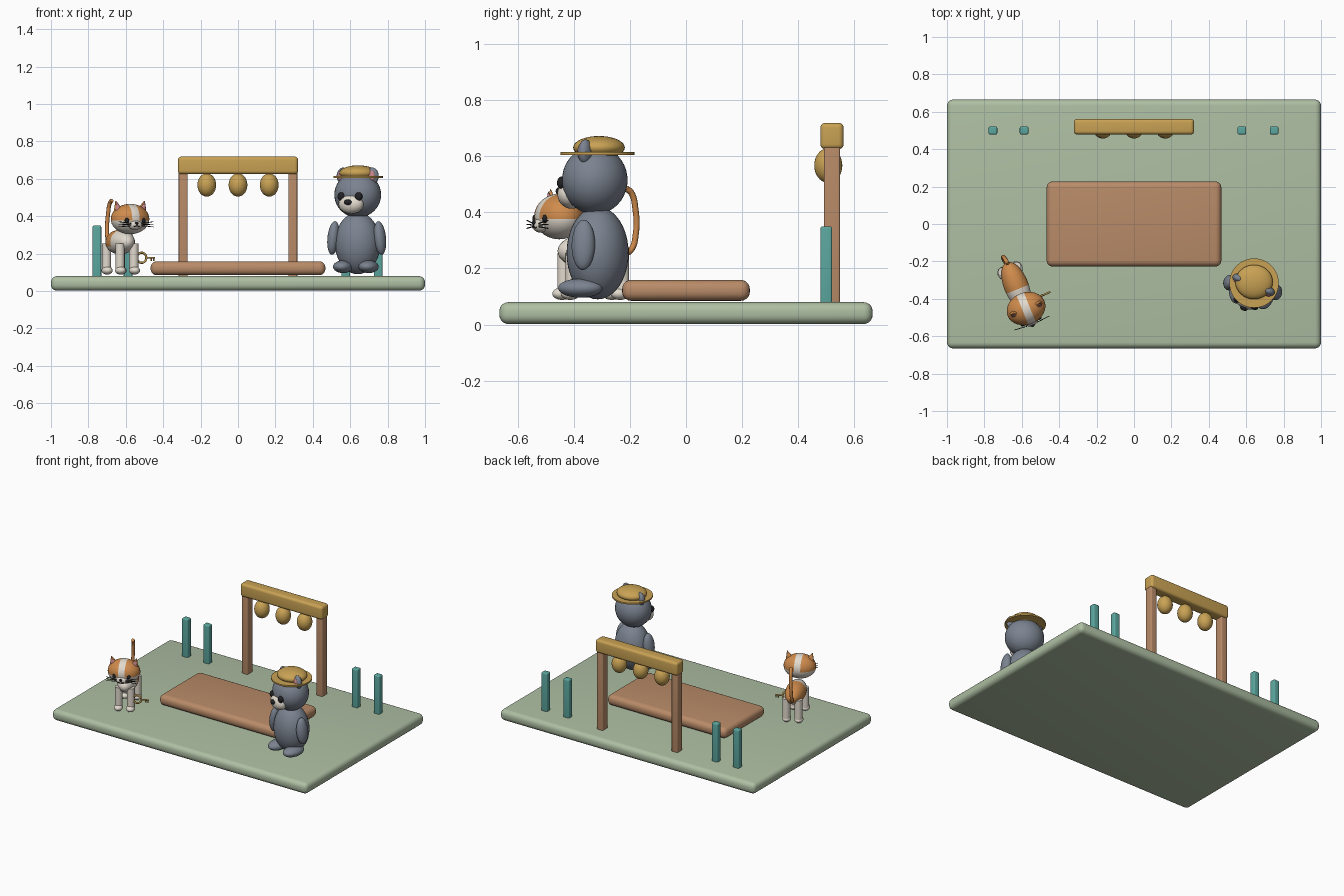
import bpy, bmesh
from math import radians
from mathutils import Matrix, Vector

cube = bpy.data.objects.get("Cube")
if cube:
    bpy.data.objects.remove(cube, do_unlink=True)


def material(name, hex_code):
    rgb = [int(hex_code[i:i + 2], 16) / 255 for i in (0, 2, 4)]
    col = [c / 12.92 if c < 0.04 else ((c + 0.055) / 1.055) ** 2.4 for c in rgb] + [1]
    m = bpy.data.materials.new(name)
    m.use_nodes = True
    m.diffuse_color = col
    m.node_tree.nodes["Principled BSDF"].inputs["Base Color"].default_value = col
    return m


SAGE = material("sage green", "AEBFA3")
WOOD = material("warm wood", "B98B68")
GOLD = material("straw gold", "C9A254")
TEAL = material("teal", "5CA8A0")
GREY = material("slate grey", "7B8390")
ORANGE = material("ginger", "CF8B4C")
CREAM = material("cream", "E2DACE")
BLACK = material("near black", "222226")
PINK = material("dusty pink", "C9868A")

WORLD = Matrix()


def place(x, y, z, yaw=0):
    return Matrix.Translation((x, y, z)) @ Matrix.Rotation(radians(yaw), 4, 'Z')


def finish(name, bm, mats):
    me = bpy.data.meshes.new(name)
    bm.to_mesh(me)
    bm.free()
    ob = bpy.data.objects.new(name, me)
    bpy.context.collection.objects.link(ob)
    for m in mats:
        me.materials.append(m)
    return ob


def smooth(ob):
    bpy.ops.object.select_all(action='DESELECT')
    ob.select_set(True)
    bpy.context.view_layer.objects.active = ob
    bpy.ops.object.shade_smooth_by_angle(angle=radians(40))


def box(name, loc, size, mat, bevel):
    bm = bmesh.new()
    bmesh.ops.create_cube(bm, size=1)
    bmesh.ops.transform(bm, matrix=Matrix.Translation(loc) @ Matrix.Diagonal((*size, 1)), verts=bm.verts)
    bmesh.ops.bevel(bm, geom=bm.edges[:], offset=bevel, segments=5, profile=0.5, affect='EDGES')
    ob = finish(name, bm, [mat])
    smooth(ob)
    return ob


def ball(name, frame, loc, radii, mats, cuts=(), rule=None, tilt=0):
    """Ellipsoid; cuts are (axis, offset) planes and rule picks a material on the unit sphere."""
    bm = bmesh.new()
    bmesh.ops.create_uvsphere(bm, u_segments=32, v_segments=20, radius=1)
    for axis, offset in cuts:
        normal = Vector([float(i == axis) for i in range(3)])
        bmesh.ops.bisect_plane(bm, geom=bm.verts[:] + bm.edges[:] + bm.faces[:],
                               plane_co=normal * offset, plane_no=normal)
    for f in bm.faces:
        f.smooth = True
        if rule:
            f.material_index = rule(f.calc_center_median())
    m = frame @ Matrix.Translation(loc) @ Matrix.Rotation(radians(tilt), 4, 'Y') @ Matrix.Diagonal((*radii, 1))
    bmesh.ops.transform(bm, matrix=m, verts=bm.verts)
    return finish(name, bm, mats if isinstance(mats, list) else [mats])


def tube(name, frame, points, radius, mat, closed=False):
    cu = bpy.data.curves.new(name, 'CURVE')
    cu.dimensions = '3D'
    cu.bevel_depth, cu.bevel_resolution, cu.resolution_u = radius, 3, 8
    cu.use_fill_caps = True
    sp = cu.splines.new('BEZIER')
    sp.bezier_points.add(len(points) - 1)
    sp.use_cyclic_u = closed
    for bp, p in zip(sp.bezier_points, points):
        bp.co = frame @ Vector(p)
        bp.handle_left_type = bp.handle_right_type = 'AUTO'
    cu.materials.append(mat)
    ob = bpy.data.objects.new(name, cu)
    bpy.context.collection.objects.link(ob)
    return ob


def cone(name, frame, loc, size, mat, tilt):
    bm = bmesh.new()
    bmesh.ops.create_cone(bm, cap_ends=True, segments=20, radius1=1, radius2=0.08, depth=2)
    m = frame @ Matrix.Translation(loc) @ Matrix.Rotation(radians(tilt), 4, 'Y') @ Matrix.Diagonal((*size, 1))
    bmesh.ops.transform(bm, matrix=m, verts=bm.verts)
    smooth(finish(name, bm, [mat]))


SIDES = (("right", -1), ("left", 1))

# Garden base, stage and side stakes
box("base", (0, 0, 0.041), (2, 1.33, 0.078), SAGE, 0.032)
box("stage", (0, 0, 0.122), (0.934, 0.455, 0.074), WOOD, 0.032)
for i, x in enumerate((-0.754, -0.588, 0.577, 0.749)):
    box(f"stake_{i + 1}", (x, 0.5, 0.212), (0.046, 0.042, 0.276), TEAL, 0.008)

# Gate with hanging lanterns
for side, s in SIDES:
    box(f"gate_post_{side}", (s * 0.293, 0.52, 0.36), (0.048, 0.058, 0.57), WOOD, 0.007)
box("gate_beam", (0, 0.52, 0.672), (0.642, 0.083, 0.094), GOLD, 0.018)
for i in range(3):
    ball(f"lantern_{i + 1}", WORLD, (i * 0.167 - 0.167, 0.507, 0.567), (0.05, 0.05, 0.062), GOLD)

# Bear body
bear = place(0.64, -0.315, 0, -12)
ball("bear_body", bear, (0, 0, 0.255), (0.122, 0.11, 0.165), GREY)
for side, s in SIDES:
    ball(f"bear_arm_{side}", bear, (s * 0.127, -0.025, 0.284), (0.032, 0.042, 0.09), GREY, tilt=-s * 6)
    ball(f"bear_foot_{side}", bear, (s * 0.07, -0.048, 0.13), (0.052, 0.08, 0.034), GREY)

# Bear head and face
head = place(0.64, -0.325, 0.515, -23)
ball("bear_head", head, (0, 0, 0), (0.127, 0.115, 0.122), GREY)
ball("bear_muzzle", head, (0, -0.09, -0.05), (0.07, 0.046, 0.052), CREAM)
ball("bear_nose", head, (0, -0.135, -0.04), (0.021, 0.014, 0.015), BLACK)
for side, s in SIDES:
    ball(f"bear_eye_{side}", head, (s * 0.05, -0.105, -0.01), (0.021, 0.018, 0.023), BLACK)
    ball(f"bear_ear_{side}", head, (s * 0.085, 0, 0.1), (0.036, 0.024, 0.045), GREY)
    ball(f"bear_inner_ear_{side}", head, (s * 0.085, -0.016, 0.1), (0.023, 0.012, 0.03), PINK)

# Straw hat
ball("hat_crown", WORLD, (0.642, -0.31, 0.631), (0.1, 0.092, 0.041), GOLD)
bm = bmesh.new()
bmesh.ops.create_cone(bm, cap_ends=True, segments=48, radius1=0.132, radius2=0.132, depth=0.01)
bmesh.ops.translate(bm, vec=(0.642, -0.316, 0.61), verts=bm.verts)
smooth(finish("hat_brim", bm, [GOLD]))

# Cat body and legs
cat = place(-0.63, -0.33, 0, 22)
ball("cat_body", cat, (0, 0, 0.262), (0.066, 0.135, 0.066), [ORANGE, CREAM], [(1, -0.15), (2, -0.35)],
     lambda c: int(c.y < -0.15 or c.z < -0.35))
for end, y in (("front", -0.097), ("back", 0.095)):
    for side, s in SIDES:
        tube(f"cat_{end}_leg_{side}", cat, [(s * 0.04, y, 0.255), (s * 0.04, y, 0.11)], 0.025, CREAM)
        ball(f"cat_{end}_paw_{side}", cat, (s * 0.04, y - 0.008, 0.11), (0.029, 0.035, 0.022), CREAM)
tube("cat_tail", WORLD, [(-0.67, -0.23, 0.25), (-0.692, -0.197, 0.265), (-0.7, -0.178, 0.33),
                         (-0.695, -0.18, 0.41), (-0.685, -0.195, 0.47), (-0.675, -0.213, 0.485)], 0.011, ORANGE)

# Cat head: ginger cap split by a cream blaze
face = place(-0.577, -0.452, 0.385, 22)
ball("cat_head", face, (0, 0, 0), (0.106, 0.086, 0.081), [ORANGE, CREAM],
     [(0, -0.2), (0, 0.2), (2, -0.1)], lambda c: int(abs(c.x) < 0.2 or c.z < -0.1))
ball("cat_muzzle", face, (0, -0.072, -0.032), (0.04, 0.026, 0.025), CREAM)
ball("cat_nose", face, (0, -0.098, -0.022), (0.01, 0.007, 0.007), BLACK)
for side, s in SIDES:
    ball(f"cat_eye_{side}", face, (s * 0.047, -0.073, -0.008), (0.013, 0.01, 0.015), BLACK)
    cone(f"cat_ear_{side}", face, (s * 0.074, 0, 0.066), (0.031, 0.019, 0.032), ORANGE, s * 16)
    cone(f"cat_inner_ear_{side}", face, (s * 0.074, -0.009, 0.064), (0.022, 0.014, 0.026), PINK, s * 16)
    tube(f"cat_mouth_{side}", face, [(0, -0.099, -0.03), (s * 0.01, -0.097, -0.04),
                                     (s * 0.02, -0.092, -0.036)], 0.002, BLACK)
    for i in (-1, 0, 1):
        tube(f"cat_whisker_{side}_{i + 2}", face, [(s * 0.03, -0.09, -0.03 + i * 0.006),
                                                   (s * 0.1, -0.083, -0.028 + i * 0.014)], 0.002, BLACK)

# Golden key beside the front leg
key = place(-0.515, -0.393, 0.178, 24)
tube("key_ring", key, [(-0.027, 0, 0), (0, 0, 0.027), (0.027, 0, 0), (0, 0, -0.027)], 0.006, GOLD, True)
tube("key_shaft", key, [(0.025, 0, 0), (0.075, 0, 0)], 0.005, GOLD)
for i, x in enumerate((0.056, 0.071)):
    tube(f"key_tooth_{i + 1}", key, [(x, 0, 0), (x, 0, -0.018)], 0.004, GOLD)
